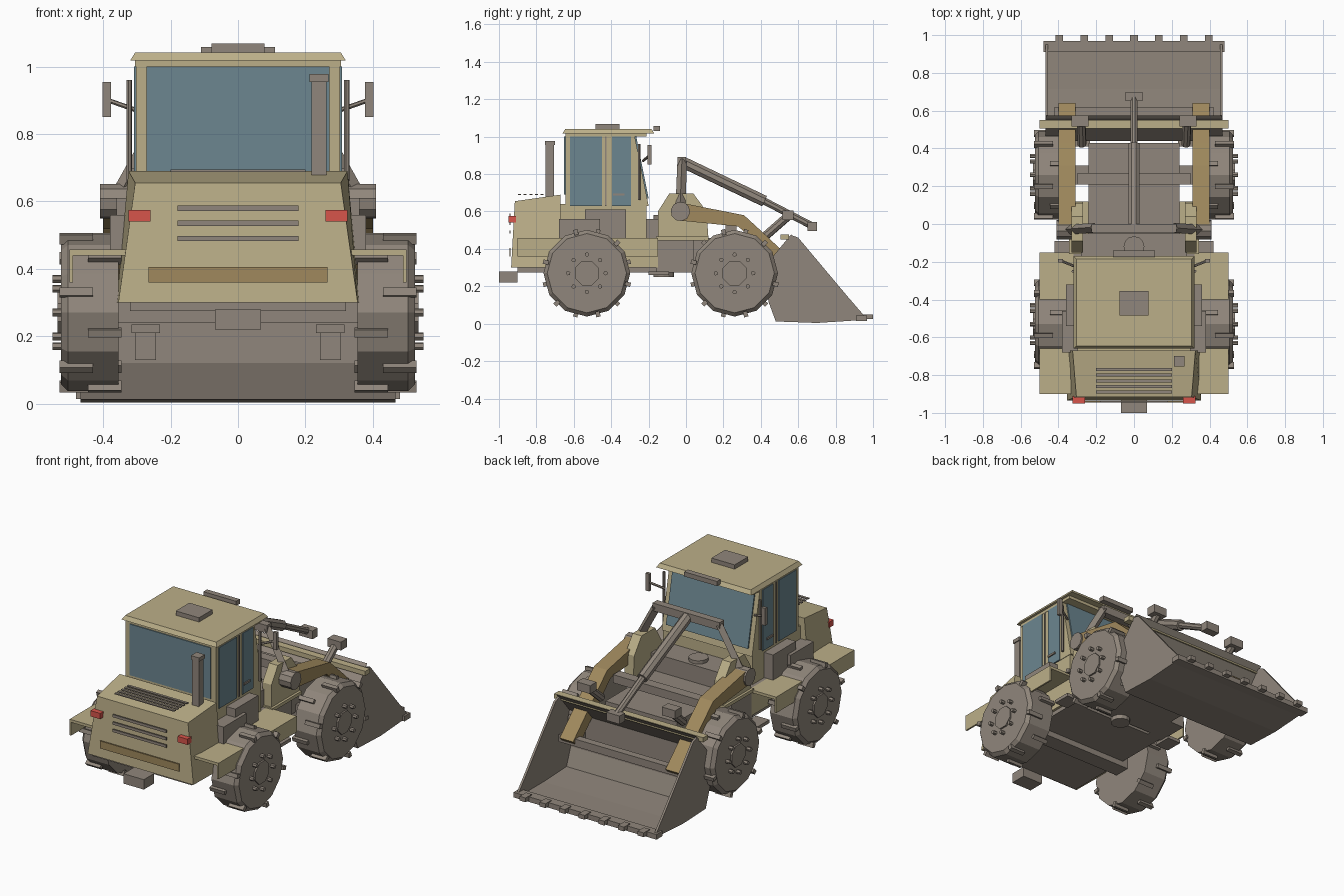
import bpy, bmesh
from math import sin, cos, pi
from mathutils import Vector

if "Cube" in bpy.data.objects:
    bpy.data.objects.remove(bpy.data.objects["Cube"])


def material(name, red, green, blue):
    colour = (red, green, blue, 1)
    mat = bpy.data.materials.new(name)
    mat.use_nodes = True
    mat.diffuse_color = colour
    mat.node_tree.nodes["Principled BSDF"].inputs["Base Color"].default_value = colour
    return mat


SAND = material("sand", red=.5, green=.43, blue=.25)
GREY = material("warm grey", red=.28, green=.24, blue=.2)
GLASS = material("blue glass", red=.15, green=.24, blue=.28)
OCHRE = material("ochre", red=.35, green=.25, blue=.11)
LAMP = material("lamp red", red=.68, green=.09, blue=.07)


def loft(name, mat, ring_a, ring_b):
    """Closed solid between two matching rings of points."""
    bm = bmesh.new()
    a = [bm.verts.new(point) for point in ring_a]
    b = [bm.verts.new(point) for point in ring_b]
    bm.faces.new(a)
    bm.faces.new(reversed(b))
    for i in range(len(a)):
        bm.faces.new((a[i - 1], b[i - 1], b[i], a[i]))
    bmesh.ops.recalc_face_normals(bm, faces=bm.faces)
    mesh = bpy.data.meshes.new(name)
    bm.to_mesh(mesh)
    bm.free()
    mesh.materials.append(mat)
    part = bpy.data.objects.new(name, mesh)
    bpy.context.collection.objects.link(part)


def plate(name, mat, left, right, profile):
    """Extrude a side profile of (y, z) points along x."""
    loft(name, mat, [(left, y, z) for y, z in profile], [(right, y, z) for y, z in profile])


def plate_pair(name, mat, inner, outer, profile):
    plate("left_" + name, mat, inner, outer, profile)
    plate("right_" + name, mat, -outer, -inner, profile)


def rectangle(back, front, low, high):
    return [(back, low), (front, low), (front, high), (back, high)]


def box(name, mat, half, back, front, low, high, centre=0):
    plate(name, mat, centre - half, centre + half, rectangle(back, front, low, high))


def pair(name, mat, inner, outer, back, front, low, high):
    plate_pair(name, mat, inner, outer, rectangle(back, front, low, high))


def rod(name, mat, start, end, radius, sides=8, end_radius=None):
    start, end = Vector(start), Vector(end)
    axis = (end - start).normalized()
    u = axis.orthogonal().normalized()
    v = axis.cross(u)
    spokes = [u * cos(t) + v * sin(t) for t in (2 * pi * (i + .5) / sides for i in range(sides))]
    loft(name, mat, [start + spoke * radius for spoke in spokes],
         [end + spoke * (end_radius or radius) for spoke in spokes])


def rod_pair(name, mat, start, end, radius, sides=8):
    flip = Vector((-1, 1, 1))
    rod("left_" + name, mat, start, end, radius, sides)
    rod("right_" + name, mat, Vector(start) * flip, Vector(end) * flip, radius, sides)


# Wheels: twelve-sided tyre, tread lugs, hub and bolts
hub_z, tyre_radius, tread_edge, rim_edge = .27, .232, .505, .525
for axle, axle_y in (("rear", -.53), ("front", .26)):
    box(axle + "_axle", GREY, half=.36, back=axle_y - .05, front=axle_y + .05, low=.24, high=.32)
    for side, sign in (("left", 1), ("right", -1)):
        tag = axle + "_" + side + "_"

        def polar(x, radius=0, angle=0):
            return (sign * x, axle_y + radius * cos(angle), hub_z + radius * sin(angle))

        rod(tag + "tyre", GREY, polar(.355), polar(tread_edge), tyre_radius, sides=12)
        rod(tag + "sidewall", GREY, polar(tread_edge), polar(rim_edge), tyre_radius,
            sides=12, end_radius=tyre_radius - .02)
        rod(tag + "hub", GREY, polar(rim_edge), polar(rim_edge + .01), radius=.07)
        for i in range(8):
            angle = i * pi / 4
            rod(tag + "bolt", GREY, polar(rim_edge, .1, angle), polar(.55, .1, angle),
                radius=.012, sides=6)
        for i in range(12):
            angle = (i + .5) * pi / 6
            inner = .43 if i % 2 else .345
            corners = [(tyre_radius - .02, -.05), (tyre_radius + .01, -.05),
                       (tyre_radius + .01, .05), (tyre_radius - .02, .05)]
            loft(tag + "lug", GREY, [polar(inner, r, angle + turn) for r, turn in corners],
                 [polar(inner + .1, r, angle + turn) for r, turn in corners])

# Rear chassis, fenders and tool boxes
belly, deck, tail, waist = .275, .457, -.9, -.15
box("rear_chassis", GREY, half=.32, back=tail, front=waist, low=belly, high=deck)
box("tow_block", GREY, half=.068, back=-1, front=tail, low=.22, high=.28)
pair("fender", SAND, inner=.3, outer=.5, back=tail, front=waist, low=deck - .017, high=deck)
pair("fender_skirt", SAND, inner=.49, outer=.5, back=tail, front=waist, low=.36, high=deck)
pair("frame_cheek", SAND, inner=.31, outer=.335, back=tail, front=waist, low=.3, high=deck)
pair("battery_box", GREY, inner=.29, outer=.38, back=-.68, front=-.46, low=deck, high=.56)
pair("step_box", GREY, inner=.28, outer=.36, back=-.54, front=-.32, low=deck, high=.61)
pair("access_step", GREY, inner=.33, outer=.42, back=-.2, front=-.09, low=.26, high=.28)

# Engine hood tapering to the tail, with vents, lamps and exhaust
def hood_section(foot_y, top_y, foot, shoulder, top):
    return [(-foot, foot_y, .3), (foot, foot_y, .3), (shoulder, top_y, top), (-shoulder, top_y, top)]


cab_rear, sill, cab_top = -.645, .63, 1.01
loft("engine_hood", SAND,
     hood_section(foot_y=-.935, top_y=-.915, foot=.355, shoulder=.305, top=.655),
     hood_section(foot_y=-.67, top_y=-.67, foot=.36, shoulder=.325, top=.69))
grille = -.945
for row in range(3):
    height = .49 + row * .045
    box("rear_vent", GREY, half=.18, back=grille, front=grille + .008,
        low=height - .008, high=height + .008)
box("rear_trim_plate", OCHRE, half=.265, back=grille, front=grille + .008, low=.36, high=.405)
for row in range(5):
    slot = -.89 + row * .03
    box("top_vent", GREY, half=.2, back=slot - .008, front=slot + .008, low=.688, high=.694)
pair("tail_lamp", LAMP, inner=.26, outer=.325, back=grille - .005, front=-.91, low=.54, high=.575)
box("exhaust", GREY, half=.022, centre=.24, back=-.75, front=-.705, low=.67, high=.96)
box("exhaust_cap", GREY, half=.028, centre=.24, back=-.755, front=-.7, low=.955, high=.978)

# Cab body and glazing
def cab_front(z):
    return -.2 - .2 * (z - sill)


box("cab_base", SAND, half=.3, back=-.68, front=-.21, low=deck, high=sill + .01)
plate("cab_shell", SAND, left=-.303, right=.303, profile=[
    (cab_rear, sill), (cab_front(sill), sill), (cab_front(cab_top), cab_top), (cab_rear, cab_top)])
box("rear_window", GLASS, half=.272, back=cab_rear - .006, front=cab_rear, low=.69, high=1)
plate("windshield", GLASS, left=-.275, right=.275, profile=[
    (cab_front(z) + out, z) for z, out in ((.67, 0), (.67, .008), (1, .008), (1, 0))])
pair("side_window", GLASS, inner=.3, outer=.309, back=-.62, front=-.45, low=sill, high=1)
pair("door_window", GLASS, inner=.3, outer=.309, back=-.395, front=-.295, low=sill, high=1)
pair("door_seam", GREY, inner=.3, outer=.309, back=-.432, front=-.424, low=sill, high=1)
pair("door_handle", GREY, inner=.3, outer=.316, back=-.39, front=-.33, low=.685, high=.697)


def roof_ring(z, inset):
    half, back, front = .32 - inset, -.66 + inset, -.17 - inset
    return [(-half, back, z), (half, back, z), (half, front, z), (-half, front, z)]


loft("roof", SAND, roof_ring(z=1.018, inset=0), roof_ring(z=1.042, inset=.015))
box("roof_lining", SAND, half=.305, back=cab_rear, front=-.21, low=1, high=1.02)
box("roof_hatch", GREY, half=.078, back=-.485, front=-.355, low=1.04, high=1.068)
box("light_bar", GREY, half=.11, back=-.175, front=-.14, low=1.03, high=1.058)

# Mirrors and grab rails
pair("mirror", GREY, inner=.377, outer=.402, back=-.205, front=-.185, low=.85, high=.955)
rod_pair("mirror_arm", GREY, start=(.3, -.23, .87), end=(.385, -.195, .9), radius=.007, sides=6)
rod_pair("grab_rail", GREY, start=(.323, -.25, .66), end=(.323, -.25, .96), radius=.008, sides=6)

# Articulation joint and front frame
box("joint_block", GREY, half=.28, back=-.22, front=-.05, low=.3, high=.56)
rod("joint_pin", GREY, start=(0, -.12, .25), end=(0, -.12, .58), radius=.055, sides=12)
box("front_frame", GREY, half=.24, back=-.13, front=.43, low=belly, high=deck)
pair("front_frame_side", GREY, inner=.23, outer=.335, back=-.16, front=.04, low=belly, high=.45)
pair("frame_ledge", SAND, inner=.24, outer=.345, back=-.16, front=.12, low=.445, high=.465)
plate_pair("arm_tower", SAND, inner=.27, outer=.33, profile=[
    (waist, deck), (.12, deck), (.11, .6), (.04, .695), (-.09, .695), (waist, .6)])
box("frame_crossbar", GREY, half=.3, back=.21, front=.27, low=.49, high=.54)

# Lift arms bending down into the bucket
plate_pair("lift_arm", OCHRE, inner=.31, outer=.4, profile=[
    (-.02, .55), (-.02, .645), (.31, .58), (.43, .47), (.64, .27), (.59, .22), (.28, .52)])
rod_pair("arm_pivot", GREY, start=(.28, -.03, .6), end=(.41, -.03, .6), radius=.052, sides=10)
box("bucket_crossbar", GREY, half=.42, back=.575, front=.62, low=.235, high=.28)

# Gantry, central tilt cylinder and short side rams
rod_pair("gantry_post", GREY, start=(.35, -.03, .62), end=(.21, -.02, .87), radius=.026, sides=4)
box("gantry_beam", GREY, half=.225, back=-.045, front=0, low=.845, high=.892)
rod("tilt_barrel", GREY, start=(0, -.02, .865), end=(0, .42, .655), radius=.032)
rod("tilt_rod", GREY, start=(0, .4, .665), end=(0, .68, .52), radius=.02)
box("tilt_rod_end", GREY, half=.045, back=.65, front=.7, low=.495, high=.545)
rod_pair("side_ram", GREY, start=(.275, .42, .465), end=(.28, .54, .57), radius=.024)
pair("ram_head", GREY, inner=.24, outer=.33, back=.515, front=.575, low=.555, high=.605)

# Bucket: bent sheet, cheeks, top beam, cutting edge and teeth
lip, heel, crown = (.95, .02), (.44, .12), (.56, .475)
sheet = [lip, (.7, .004), (.48, .012), heel, (.44, .33), crown]
lining = [(y + .015, z + .015) for y, z in reversed(sheet[1:])]
plate("bucket_shell", GREY, left=-.465, right=.465, profile=sheet + lining)
plate_pair("bucket_cheek", GREY, inner=.455, outer=.468,
           profile=sheet + [(.6, .46), (.86, .15), (.955, .04)])
box("bucket_top_beam", SAND, half=.5, back=.505, front=.55, low=.45, high=.478)
box("cutting_edge", GREY, half=.48, back=.91, front=.968, low=.014, high=.045)
for i in range(-3, 4):
    box("bucket_tooth", GREY, half=.02, centre=i * .132, back=.94, front=1, low=.024, high=.05)
pair("bucket_hinge", GREY, inner=.243, outer=.305, back=.42, front=.45, low=.13, high=.215)
pair("bucket_hinge_cap", GREY, inner=.232, outer=.316, back=.41, front=.45, low=.21, high=.235)
